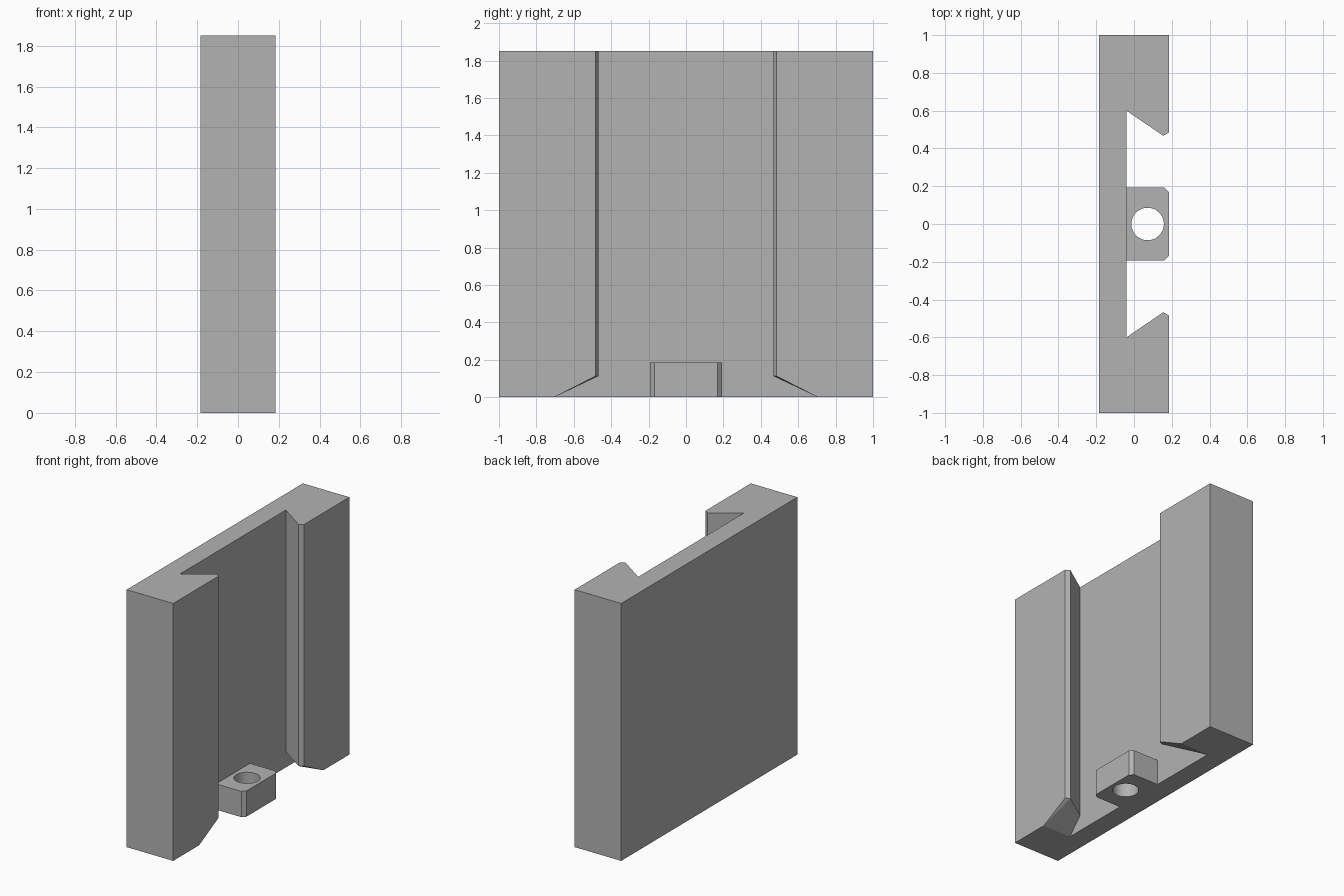
import bpy
import bmesh
from math import cos, sin, tau, radians

cube = bpy.data.objects.get("Cube")
if cube:
    bpy.data.objects.remove(cube, do_unlink=True)

HALF_X, HEIGHT, FLARE_Z = 0.185, 1.85, 0.113
SLOT_X, FLARE_Y = -0.04, 0.705

grey = bpy.data.materials.new("plain grey")
grey.use_nodes = True
colour = (0.45, 0.45, 0.45, 1)
grey.diffuse_color = colour
grey.node_tree.nodes["Principled BSDF"].inputs["Base Color"].default_value = colour


def finish(bm, name):
    bmesh.ops.recalc_face_normals(bm, faces=bm.faces[:])
    mesh = bpy.data.meshes.new(name)
    bm.to_mesh(mesh)
    bm.free()
    mesh.materials.append(grey)
    obj = bpy.data.objects.new(name, mesh)
    bpy.context.collection.objects.link(obj)
    return obj


# Dovetail plate: half profile, lofted from a wide mouth to the slot, mirrored
slot = [(SLOT_X, 0), (SLOT_X, 0.6), (0.155, 0.467), (HALF_X, 0.485),
        (HALF_X, 1), (-HALF_X, 1), (-HALF_X, 0)]
mouth = slot[:]
mouth[1] = (SLOT_X, FLARE_Y)
mouth[2] = mouth[3] = (HALF_X, FLARE_Y)

bm = bmesh.new()


def ring(points, z):
    made = {p: bm.verts.new((*p, z)) for p in dict.fromkeys(points)}
    return [made[p] for p in points]


low, mid, top = ring(mouth, 0), ring(slot, FLARE_Z), ring(slot, HEIGHT)
for i in range(len(slot) - 1):
    j = i + 1
    bm.faces.new((mid[i], mid[j], top[j], top[i]))
    if low[i] != low[j]:
        bm.faces.new((low[i], low[j], mid[j]))
    bm.faces.new((low[i], mid[j], mid[i]))
bm.faces.new(top)
bm.faces.new(list(dict.fromkeys(low)))
bmesh.ops.dissolve_limit(bm, angle_limit=radians(0.5), verts=bm.verts[:],
                         edges=bm.edges[:])
plate = finish(bm, "dovetail_plate")
mirror = plate.modifiers.new("mirror", 'MIRROR')
mirror.use_axis = (False, True, False)

# Stop block with chamfered outer corners and a vertical hole
W, C, SIDES = 0.193, 0.024, 48
outline = [(SLOT_X, -W), (HALF_X - C, -W), (HALF_X, C - W),
           (HALF_X, W - C), (HALF_X - C, W), (SLOT_X, W)]
hole = [(0.072 + 0.086 * cos(tau * k / SIDES), 0.086 * sin(tau * k / SIDES))
        for k in range(SIDES)]
bm = bmesh.new()
for loop in (outline, hole):
    verts = [bm.verts.new((*p, 0)) for p in loop]
    for a, b in zip(verts, verts[1:] + verts[:1]):
        bm.edges.new((a, b))
bmesh.ops.triangle_fill(bm, use_beauty=True, edges=bm.edges[:], normal=(0, 0, 1))
extruded = bmesh.ops.extrude_face_region(bm, geom=bm.faces[:], use_keep_orig=True)
raised = [g for g in extruded["geom"] if isinstance(g, bmesh.types.BMVert)]
bmesh.ops.translate(bm, vec=(0, 0, 0.185), verts=raised)
block = finish(bm, "stop_block")
bpy.ops.object.select_all(action='DESELECT')
block.select_set(True)
bpy.context.view_layer.objects.active = block
bpy.ops.object.shade_smooth_by_angle(angle=radians(30))
